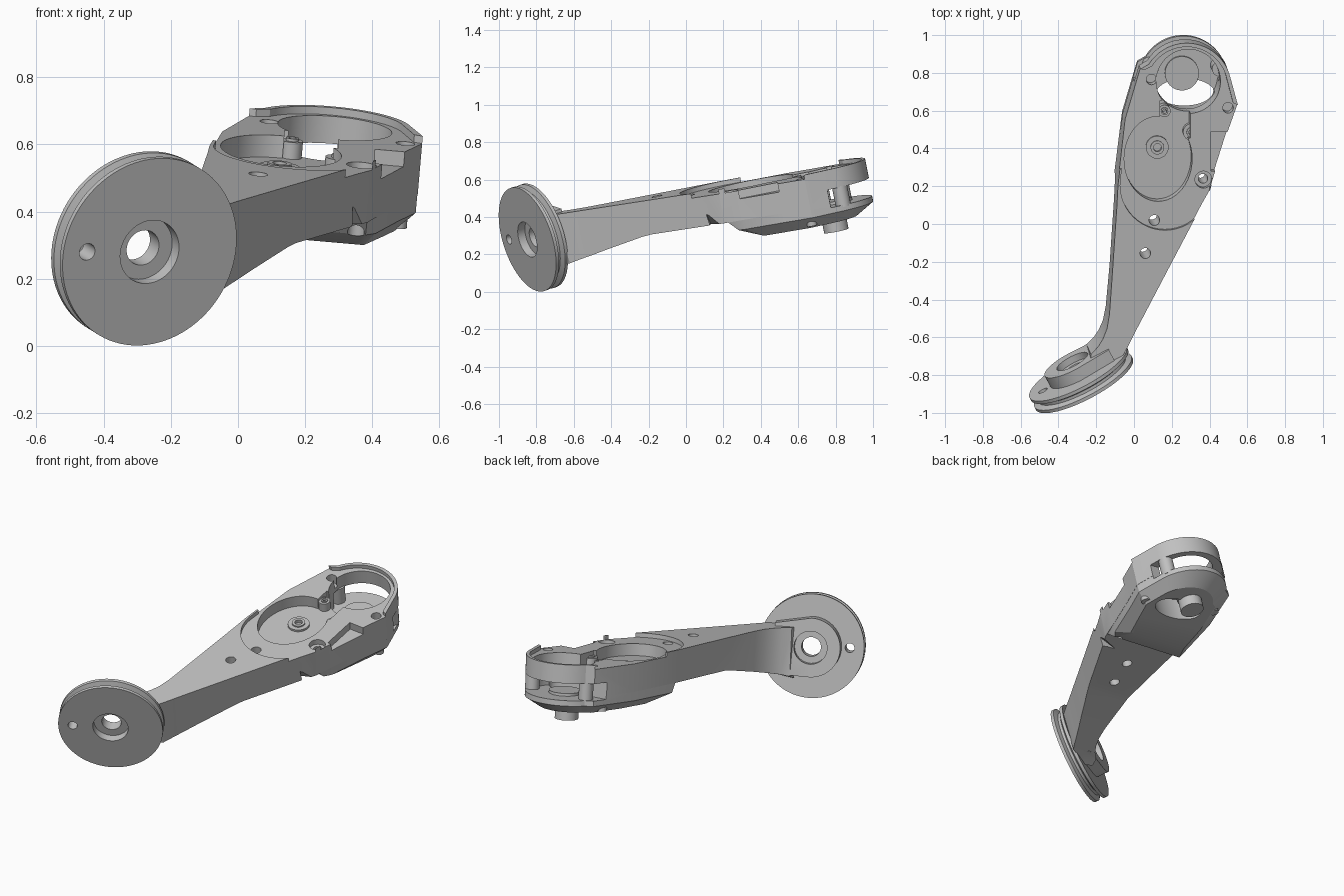
import bpy, bmesh, math
from mathutils import Vector

cube = bpy.data.objects.get("Cube")
if cube:
    bpy.data.objects.remove(cube)

grey = bpy.data.materials.new("machined grey")
grey.use_nodes = True
GREY = (0.53, 0.53, 0.53, 1)
grey.diffuse_color = GREY
grey.node_tree.nodes["Principled BSDF"].inputs["Base Color"].default_value = GREY


# Tilted arm frame: p, q lie in the sloping top face, w is height above it
def arm(p, q, w):
    return Vector((p + .087 * w, q - .2 * w, .548 - .087 * p + .2 * q + w))


# Pulley frame: a across, b up, t depth behind the front face
N = Vector((.45, -.85, -.28)).normalized()
E1 = Vector((.85, .45, 0)).normalized()
E2 = N.cross(E1)
C = Vector((-.263, -.848, .28))


def pulley(a, b, t):
    return C + E1 * a + E2 * b - N * t


def loft(name, frame, rings, clip=None):
    bm = bmesh.new()
    vr = [[bm.verts.new(frame(*c)) for c in ring] for ring in rings]
    n = len(vr[0])
    for lo, hi in zip(vr, vr[1:]):
        for i in range(n):
            j = (i + 1) % n
            bm.faces.new((lo[i], lo[j], hi[j], hi[i]))
    bm.faces.new(vr[0][::-1])
    bm.faces.new(vr[-1])
    if clip:
        bmesh.ops.bisect_plane(bm, geom=bm.verts[:] + bm.edges[:] + bm.faces[:],
                               plane_co=clip, plane_no=N, clear_outer=True)
        bmesh.ops.holes_fill(bm, edges=[e for e in bm.edges if e.is_boundary])
    bmesh.ops.recalc_face_normals(bm, faces=bm.faces)
    me = bpy.data.meshes.new(name)
    bm.to_mesh(me)
    bm.free()
    me.materials.append(grey)
    ob = bpy.data.objects.new(name, me)
    bpy.context.collection.objects.link(ob)
    return ob


def prism(name, frame, pts, lo, hi):
    return loft(name, frame, [[(x, y, h) for x, y in pts] for h in (lo, hi)])


def circle(x, y, rx, ry=None, n=48):
    ry = ry or rx
    return [(x + rx * math.cos(k * math.tau / n), y + ry * math.sin(k * math.tau / n))
            for k in range(n)]


def lathe(name, frame, x, y, profile, n=48):
    return loft(name, frame, [[(a, b, h) for a, b in circle(x, y, r, n=n)]
                              for r, h in profile])


def box(name, x0, x1, y0, y1, lo, hi):
    return prism(name, arm, [(x0, y0), (x1, y0), (x1, y1), (x0, y1)], lo, hi)


def combine(target, tools, op):
    bpy.ops.object.select_all(action='DESELECT')
    bpy.context.view_layer.objects.active = target
    target.select_set(True)
    for tool in tools:
        mod = target.modifiers.new("cut", 'BOOLEAN')
        mod.operation, mod.solver, mod.object = op, 'EXACT', tool
        bpy.ops.object.modifier_apply(modifier=mod.name)
        bpy.data.objects.remove(tool)


def arc(x, y, r, a0, a1, n=24):
    angles = [math.radians(a0 + (a1 - a0) * k / n) for k in range(n + 1)]
    return [(x + r * math.cos(a), y + r * math.sin(a)) for a in angles]


# Upper body, with the flat stretch of arm
left = [(-.085, .2), (-.045, .55), (.035, .82)]
right = [(.55, .63), (.5, .49), (.43, .27), (.4, .17)]
back = arc(.28, .72, .237, 148, 18)
body = prism("arm_body", arm, [(-.115, -.27), (-.09, .1)] + left + back + right +
             [(.36, .1), (.165, -.27)], -.18, 0)


# Lower housing, chamfered underneath and sloped at its front
def inset(s, front, w):
    return [(.3 + (x - .3) * s, max(front, .54 + (y - .54) * s), w)
            for x, y in left + back + right]


housing = loft("housing", arm, [inset(.76, .36, -.285), inset(.995, .235, -.23),
                                inset(.995, .18, -.17), inset(.995, .18, -.1)])

# Neck flaring into the pulley mount
sections = [((-.105, -.2), (.2, -.2), -.002, -.178),
            ((-.115, -.27), (.165, -.27), 0, -.185),
            ((-.13, -.48), (.055, -.48), 0, -.225),
            ((-.143, -.555), (.018, -.55), 0, -.24),
            ((-.165, -.61), (-.01, -.605), 0, -.25),
            ((-.19, -.65), (-.03, -.645), 0, -.258),
            ((-.228, -.69), (-.06, -.7), 0, -.27),
            ((-.23, -.73), (-.09, -.76), 0, -.285)]
neck = loft("neck", arm, [[(*a, hi), (*b, hi), (*b, lo), (*a, lo)]
                          for a, b, hi, lo in sections], clip=pulley(0, 0, .07))

# Rounded mount behind the pulley
mount = prism("mount", pulley, arc(0, 0, .165, 90, 270, 30) + [(.2, -.155), (.2, .13)], .07, .142)
combine(body, [housing, neck, mount], 'UNION')

# Openings in the body, starting with the stepped-down top plate
cutters = [
    prism("top_step", arm, [(-.3, .29), (-.065, .29)] + arc(.165, .205, .238, 180, 360) +
          [(.7, .21), (.7, 1.2), (-.3, 1.2)], -.024, .1),
    prism("pocket", arm, circle(.13, .34, .18, .225), -.09, .1),
    box("pocket_link", .14, .3, .45, .65, -.09, .1),
    prism("ring_opening", arm, circle(.29, .75, .17), -.2, .1),
    prism("floor_opening", arm, circle(.29, .65, .155, .08), -.4, -.15),
    box("flange_gap", -.2, .8, .735, 1.2, -.2, -.105),
    box("side_notch", .41, .7, .275, .485, -.068, .1),
    loft("under_notch", arm, [[(.24, .1, -.2), (.6, 0, -.2), (.6, .24, -.2)],
                              [(.34, .085, -.12), (.6, .075, -.12), (.6, .095, -.12)]]),
    prism("counterbore", arm, circle(.37, .23, .045, n=24), -.055, .1)]
for x, y, r, depth in [(.06, -.155, .028, .4), (.11, .015, .028, .4), (.37, .23, .025, .4),
                       (.095, .76, .028, .08), (.5, .61, .028, .08)]:
    cutters.append(prism("screw_hole", arm, circle(x, y, r, n=24), -depth, .1))
cutters += [prism("rear_bore", pulley, circle(0, 0, .092), .105, .3),
            prism("axle_hole", pulley, circle(0, 0, .054), -.1, .3)]
combine(body, cutters, 'DIFFERENCE')

# Grooved pulley disc
disc = lathe("pulley_disc", pulley, 0, 0,
             [(.29, 0), (.29, .018), (.26, .03), (.26, .045), (.29, .057), (.29, .075)], 96)
combine(disc, [prism("front_bore", pulley, circle(0, 0, .098), -.1, .045),
               prism("axle_hole", pulley, circle(0, 0, .054), -.1, .2),
               prism("pin_hole", pulley, circle(-.21, 0, .026, n=24), -.1, .2)], 'DIFFERENCE')

# Raised lip round the back of the top flange
lip = prism("back_lip", arm, [(.035, .82)] + back + [(.55, .63), (.525, .64)] +
            arc(.28, .72, .217, 18, 148) + [(.055, .815)], -.04, -.002)

# Posts between flanges, pivot pin and screw ends
parts = [body, disc, lip]
for x, y in [(.1, .805), (.462, .8)]:
    parts.append(lathe("flange_post", arm, x, y, [(.04, -.21), (.04, -.1)], 24))
parts.append(lathe("pivot_pin", arm, .27, .735, [(.065, -.345), (.065, -.19)]))
parts.append(lathe("pivot_seat", arm, .27, .76, [(.09, -.27), (.09, -.185)]))
for x, y in [(.06, .7), (.5, .62)]:
    parts.append(lathe("screw_end", arm, x, y, [(.026, -.275), (.026, -.2)], 20))

# Hollow screw bosses in the pocket
for x, y, r, top in [(.13, .39, .06, -.078), (.31, .475, .045, -.055), (.165, .59, .032, -.04)]:
    parts.append(lathe("pocket_boss", arm, x, y,
                       [(r, -.12), (r, top), (r * .6, top), (r * .6, top + .008),
                        (r * .35, top + .008), (r * .35, -.1)], 32))

bpy.ops.object.select_all(action='DESELECT')
for ob in parts:
    ob.select_set(True)
bpy.context.view_layer.objects.active = body
bpy.ops.object.shade_smooth_by_angle(angle=math.radians(25))
